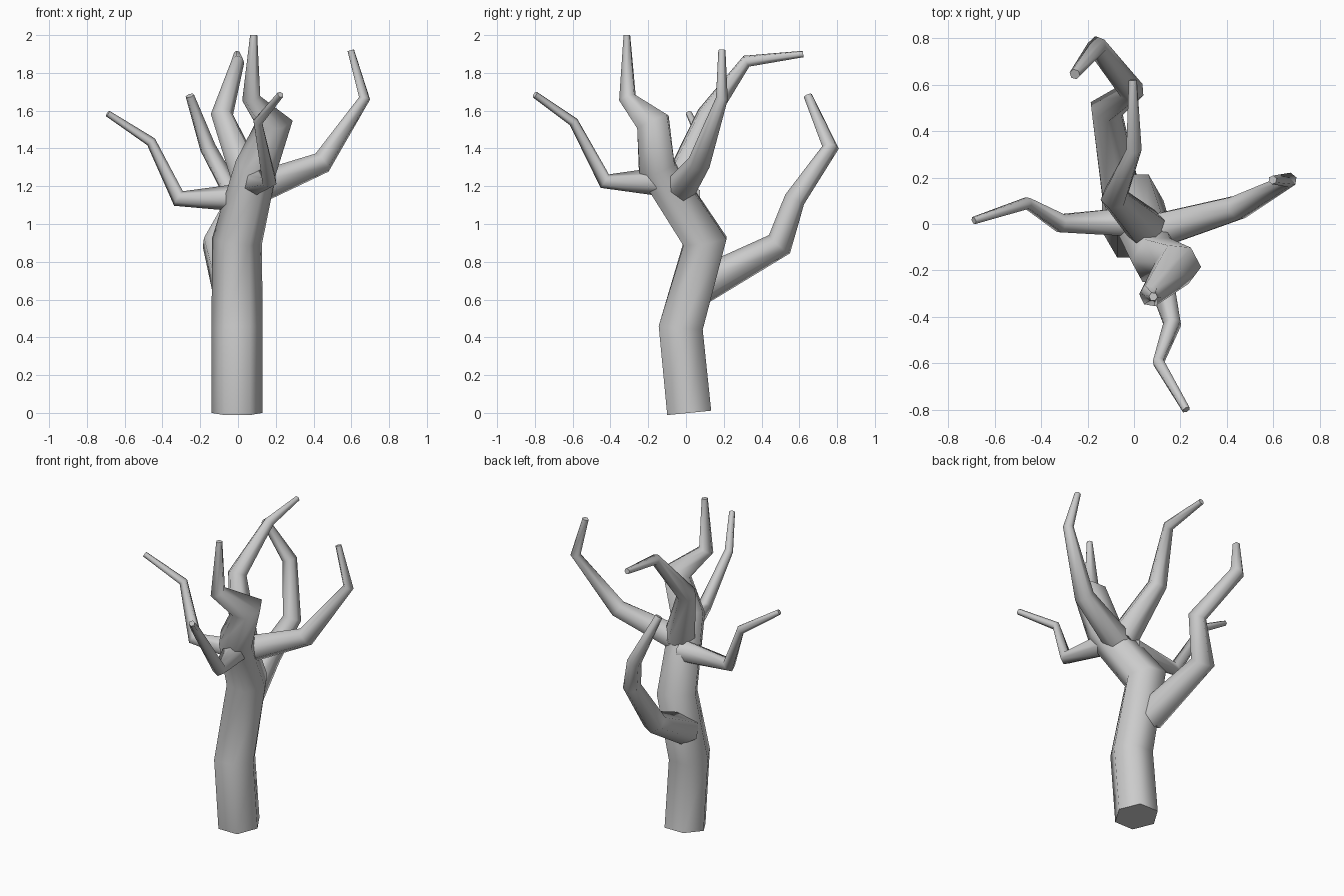
import bpy, bmesh, math
from mathutils import Vector

if "Cube" in bpy.data.objects:
    bpy.data.objects.remove(bpy.data.objects["Cube"])

SIDES = 6


def limb(name, path, ref):
    """Six-sided tapering tube along (x, y, z, radius) points; first ring corner points to ref."""
    pts = [Vector(p[:3]) for p in path]
    segs = [(b - a).normalized() for a, b in zip(pts, pts[1:])]
    tangents = [segs[0]] + [(a + b).normalized() for a, b in zip(segs, segs[1:])] + [segs[-1]]
    bm = bmesh.new()
    rings = []
    u, last = Vector(ref), tangents[0]
    for p, t, (_, _, _, r) in zip(pts, tangents, path):
        u = last.rotation_difference(t) @ u
        u = (u - t * u.dot(t)).normalized()
        v, last = t.cross(u), t
        ring = []
        for i in range(SIDES):
            a = 2 * math.pi * i / SIDES
            ring.append(bm.verts.new(p + r * (u * math.cos(a) + v * math.sin(a))))
        rings.append(ring)
    # smooth sides, flat end caps
    for lo, hi in zip(rings, rings[1:]):
        for i in range(SIDES):
            j = (i + 1) % SIDES
            bm.faces.new((lo[i], lo[j], hi[j], hi[i])).smooth = True
    bm.faces.new(rings[0][::-1])
    bm.faces.new(rings[-1])
    mesh = bpy.data.meshes.new(name)
    bm.to_mesh(mesh)
    bm.free()
    obj = bpy.data.objects.new(name, mesh)
    bpy.context.collection.objects.link(obj)
    return obj


# trunk, running on into the tallest branch
limb("trunk", [(-0.005, 0.017, 0, 0.135), (-0.005, -0.028, 0.45, 0.135),
               (-0.005, 0.10, 0.91, 0.133), (0.095, -0.155, 1.30, 0.112),
               (0.19, -0.175, 1.54, 0.10), (0.07, -0.31, 1.665, 0.05),
               (0.083, -0.313, 2.0, 0.019)], (1, 0, 0))

# side branches
branches = {
    "left_branch": [(0.02, 0.01, 1.14, 0.075), (-0.315, 0.003, 1.135, 0.045),
                    (-0.46, 0.09, 1.435, 0.027), (-0.69, 0.015, 1.585, 0.017)],
    "right_branch": [(0.10, -0.03, 1.19, 0.085), (0.445, 0.07, 1.325, 0.06),
                     (0.67, 0.19, 1.665, 0.032), (0.597, 0.19, 1.92, 0.019)],
    "front_branch": [(0.085, -0.13, 1.225, 0.078), (0.165, -0.43, 1.227, 0.042),
                     (0.105, -0.595, 1.54, 0.026), (0.225, -0.80, 1.685, 0.018)],
    "upper_back_branch": [(0.065, -0.03, 1.21, 0.095), (-0.085, 0.115, 1.58, 0.06),
                          (0.0, 0.32, 1.862, 0.034), (-0.005, 0.62, 1.90, 0.018)],
    "lower_back_branch": [(-0.045, 0.075, 0.67, 0.098), (-0.12, 0.495, 0.893, 0.074),
                          (-0.01, 0.575, 1.13, 0.056), (-0.16, 0.765, 1.405, 0.045),
                          (-0.255, 0.645, 1.68, 0.024)],
}
for name, path in branches.items():
    limb(name, path, (0, 0, 1))
